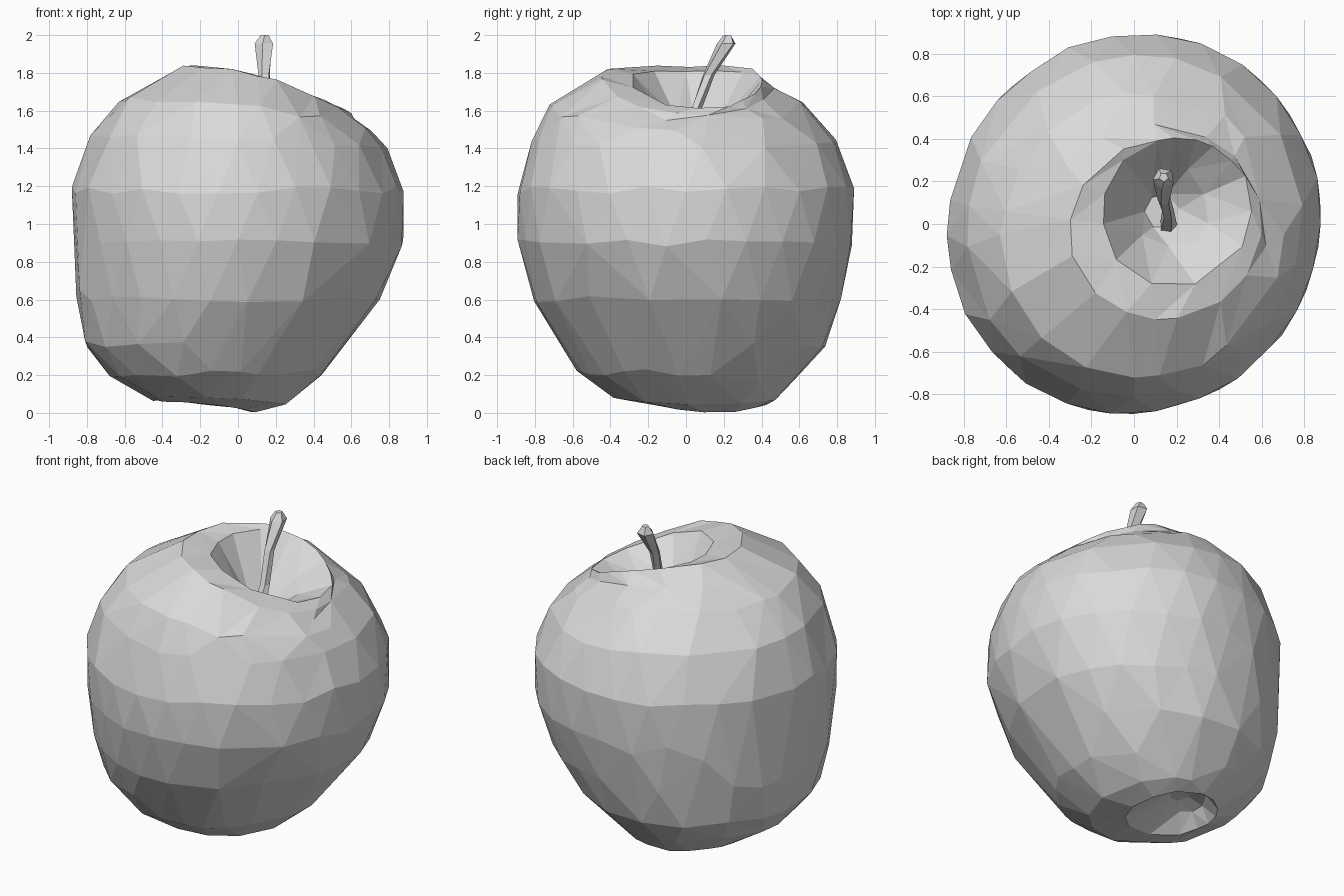
import bpy
import bmesh
import math
import random
from mathutils import Vector

random.seed(4)

cube = bpy.data.objects.get("Cube")
if cube:
    bpy.data.objects.remove(cube, do_unlink=True)

# One plain grey for everything
grey = bpy.data.materials.new("plain grey")
grey.use_nodes = True
shade = (0.7, 0.7, 0.7, 1.0)
grey.diffuse_color = shade
for node in grey.node_tree.nodes:
    if node.type == 'BSDF_PRINCIPLED':
        node.inputs["Base Color"].default_value = shade


def skin_rings(name, rings):
    """Join closed rings of points with quads and cap both ends."""
    bm = bmesh.new()
    loops = [[bm.verts.new(point) for point in ring] for ring in rings]
    for lower, upper in zip(loops, loops[1:]):
        count = len(lower)
        for i in range(count):
            j = (i + 1) % count
            bm.faces.new((lower[i], lower[j], upper[j], upper[i]))
    bm.faces.new(list(reversed(loops[0])))
    bm.faces.new(loops[-1])
    bmesh.ops.recalc_face_normals(bm, faces=bm.faces[:])
    mesh = bpy.data.meshes.new(name)
    bm.to_mesh(mesh)
    bm.free()
    mesh.materials.append(grey)
    obj = bpy.data.objects.new(name, mesh)
    bpy.context.collection.objects.link(obj)
    return obj


def ring_points(centre, radius_x, radius_y, lean, sides, turn=0.0, jitter=0.0, skew=0.0):
    """Ellipse that drops and bows towards +x by the lean, slightly skewed and uneven."""
    points = []
    for i in range(sides):
        angle = math.tau * (i + turn) / sides
        wobble = 1 + skew * math.sin(2 * angle) + random.uniform(-jitter, jitter)
        dx = radius_x * wobble * math.cos(angle)
        dy = radius_y * wobble * math.sin(angle)
        dz = -lean * (dx + 1.2 * dx * dx)
        dz += random.uniform(-jitter, jitter) * 2.5 * radius_x
        points.append(Vector(centre) + Vector((dx, dy, dz)))
    return points


# Fruit body: lower hollow, outer skin, tilted upper rim, upper hollow
# (centre x, centre y, height, radius x, radius y, lean)
profile = [
    (-.22, .16, .17, .06, .06, 0),
    (-.22, .16, .13, .16, .16, .1),
    (-.18, .13, .045, .27, .29, .11),
    (-.12, .05, .08, .37, .43, .06),
    (-.12, .02, .2, .56, .58, 0),
    (-.12, .03, .36, .69, .71, 0),
    (-.05, .01, .6, .81, .81, 0),
    (0, 0, .9, .875, .885, 0),
    (0, 0, 1.18, .875, .89, 0),
    (0, -.01, 1.45, .79, .8, .04),
    (.04, -.05, 1.63, .67, .67, .12),
    (.09, -.05, 1.72, .53, .51, .19),
    (.15, -.02, 1.775, .45, .42, .28),
    (.2, .06, 1.755, .35, .35, .29),
    (.16, .06, 1.6, .2, .2, .2),
    (.13, .06, 1.46, .08, .08, 0),
]
body = skin_rings("fruit_body", [
    ring_points((x, y, z), rx, ry, lean, 26, (k % 2) / 2, 0.009, 0.018)
    for k, (x, y, z, rx, ry, lean) in enumerate(profile)
])

# Reduce the skin to irregular flat facets
facets = body.modifiers.new("facets", 'DECIMATE')
facets.ratio = 0.5
facets.use_collapse_triangulate = True

# Stem: a leaning rod that flares at the tip
stem_path = [
    (.16, -.02, 1.44, .045),
    (.16, .05, 1.6, .03),
    (.14, .12, 1.79, .032),
    (.14, .215, 1.955, .052),
    (.14, .22, 2.0, .022),
]
skin_rings("stem", [
    ring_points((x, y, z), r, r, 0, 5, k * 0.2)
    for k, (x, y, z, r) in enumerate(stem_path)
])
